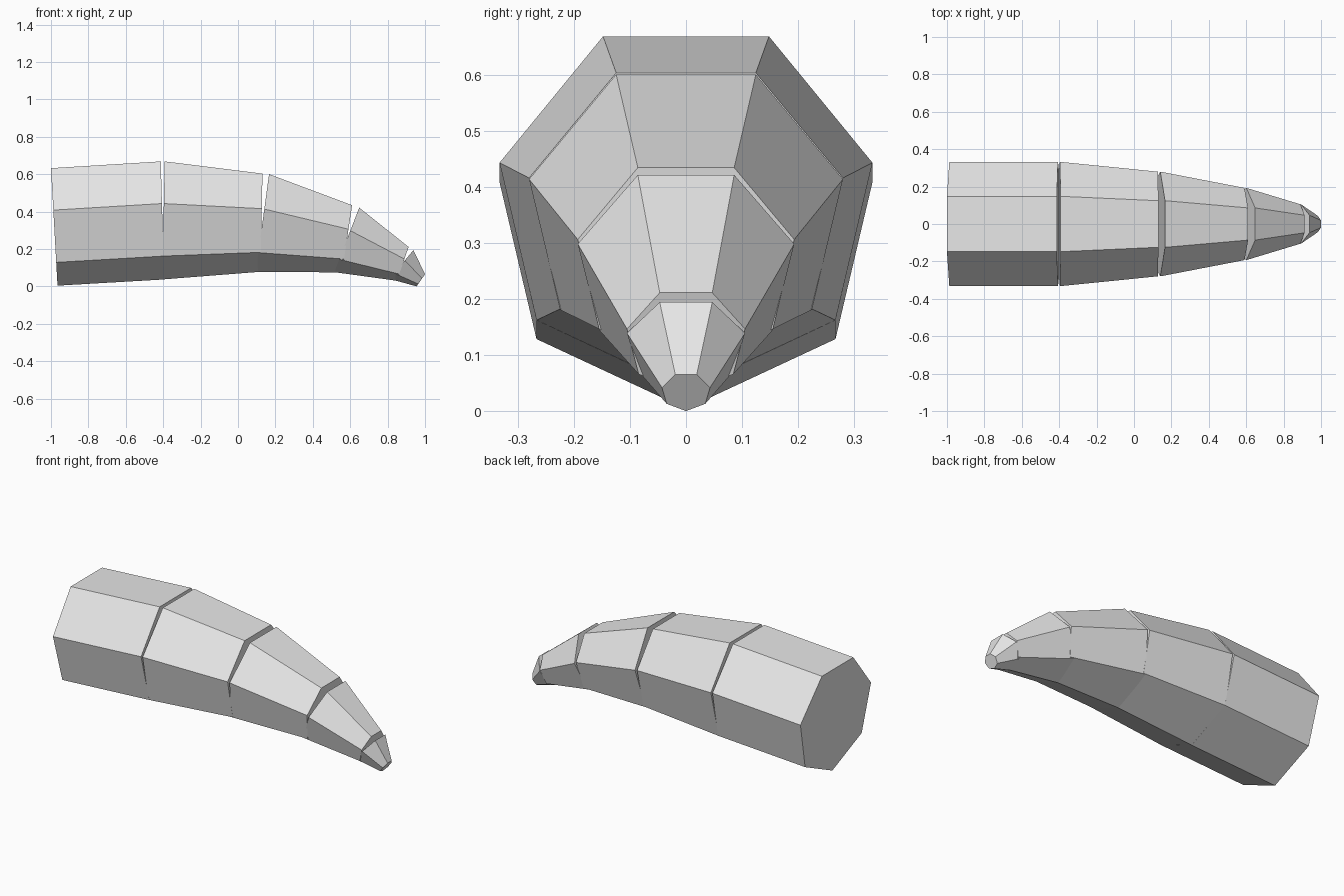
import bpy, bmesh, math

if "Cube" in bpy.data.objects:
    bpy.data.objects.remove(bpy.data.objects["Cube"])

grey = bpy.data.materials.new("light_grey")
grey.diffuse_color = (0.8, 0.8, 0.8, 1)
grey.use_nodes = True
grey.node_tree.nodes["Principled BSDF"].inputs["Base Color"].default_value = grey.diffuse_color

SIDES = 7
SPAN = 1 + math.cos(math.pi / SIDES)      # heptagon height for radius 1


def ring(bm, radius, top, bottom):
    """Tilted heptagon, point down, between a top and a bottom (x, z)."""
    verts = []
    for i in range(SIDES):
        a = 2 * math.pi * i / SIDES
        t = (1 - math.cos(a)) / SPAN      # 0 at the bottom, 1 at the top
        x = bottom[0] + (top[0] - bottom[0]) * t
        z = bottom[1] + (top[1] - bottom[1]) * t
        verts.append(bm.verts.new((x, radius * math.sin(a), z)))
    return verts


def segment(name, start, end):
    bm = bmesh.new()
    a, b = ring(bm, *start), ring(bm, *end)
    for i in range(SIDES):
        j = (i + 1) % SIDES
        bm.faces.new((a[i], a[j], b[j], b[i]))
    bm.faces.new(a)
    bm.faces.new(b)
    bmesh.ops.recalc_face_normals(bm, faces=bm.faces)
    mesh = bpy.data.meshes.new(name)
    bm.to_mesh(mesh)
    bm.free()
    mesh.materials.append(grey)
    bpy.context.collection.objects.link(bpy.data.objects.new(name, mesh))


# Overlapping tapered segments: (radius, top point, bottom point) at each end
segment("base_segment",
        (0.341, (-1.0, 0.632), (-0.965, 0.004)),
        (0.341, (-0.413, 0.668), (-0.395, 0.037)))
segment("second_segment",
        (0.341, (-0.392, 0.668), (-0.405, 0.037)),
        (0.287, (0.131, 0.603), (0.12, 0.078)))
segment("middle_segment",
        (0.287, (0.166, 0.60), (0.095, 0.077)),
        (0.198, (0.61, 0.434), (0.556, 0.075)))
segment("fourth_segment",
        (0.198, (0.648, 0.421), (0.515, 0.076)),
        (0.108, (0.912, 0.211), (0.85, 0.03)))
segment("tip_segment",
        (0.108, (0.938, 0.194), (0.81, 0.04)),
        (0.044, (1.0, 0.065), (0.955, 0.0)))
